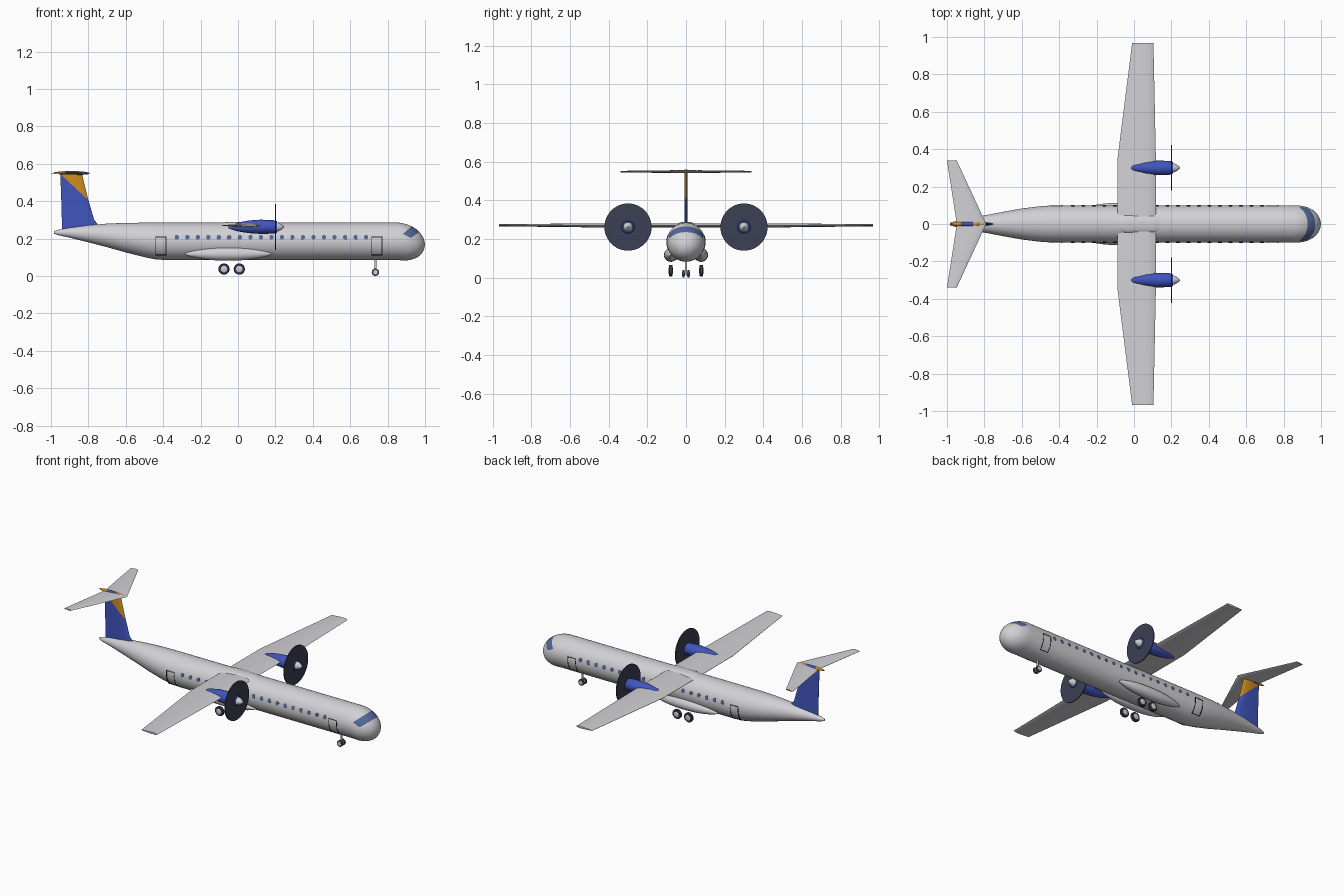
import bpy, bmesh, math
from mathutils import Vector

if "Cube" in bpy.data.objects:
    bpy.data.objects.remove(bpy.data.objects["Cube"], do_unlink=True)


def material(name, rgb):
    m = bpy.data.materials.new(name)
    m.use_nodes = True
    col = (*rgb, 1.0)
    m.diffuse_color = col
    m.node_tree.nodes["Principled BSDF"].inputs["Base Color"].default_value = col
    return m


WHITE = material("light grey paint", (0.64, 0.64, 0.67))
BLUE = material("blue paint", (0.052, 0.09, 0.52))
ORANGE = material("orange paint", (0.62, 0.27, 0.015))
GLASS = material("window blue", (0.085, 0.14, 0.32))
DARK = material("dark slate", (0.045, 0.05, 0.09))
BLACK = material("panel line", (0.02, 0.02, 0.025))


def finish(name, bm, mats, angle=35):
    bmesh.ops.recalc_face_normals(bm, faces=bm.faces[:])
    me = bpy.data.meshes.new(name)
    bm.to_mesh(me)
    bm.free()
    for m in mats:
        me.materials.append(m)
    ob = bpy.data.objects.new(name, me)
    bpy.context.scene.collection.objects.link(ob)
    bpy.ops.object.select_all(action='DESELECT')
    ob.select_set(True)
    bpy.context.view_layer.objects.active = ob
    bpy.ops.object.shade_smooth_by_angle(angle=math.radians(angle))
    return ob


def skin_rings(rings):
    """Closed body through a list of point rings."""
    bm = bmesh.new()
    vs = [[bm.verts.new(p) for p in r] for r in rings]
    n = len(vs[0])
    for a, b in zip(vs, vs[1:]):
        for i in range(n):
            j = (i + 1) % n
            bm.faces.new((a[i], a[j], b[j], b[i]))
    bm.faces.new(vs[0])
    bm.faces.new(vs[-1])
    return bm


def tube(stations, centre_y=0, seg=24):
    """Elliptic sections along x: (x, centre z, half width, half height)."""
    turn = [2 * math.pi * i / seg for i in range(seg)]
    return skin_rings([[(x, centre_y + ry * math.cos(t), zc + rz * math.sin(t))
                        for t in turn] for x, zc, ry, rz in stations])


def axle(centre, profile, seg=24):
    """Body turned round an axis along y: profile of (offset, radius)."""
    turn = [2 * math.pi * i / seg for i in range(seg)]
    cx, cy, cz = centre
    return skin_rings([[(cx + r * math.cos(t), cy + a, cz + r * math.sin(t))
                        for t in turn] for a, r in profile])


# Half thickness along the chord, from trailing to leading edge
FOIL = [(0, 0.08), (0.3, 0.6), (0.6, 1), (0.8, 0.95), (0.93, 0.6), (1, 0.0)]


def foil(te, le, half):
    top = [(te + u * (le - te), v * half) for u, v in FOIL]
    low = [(x, -v) for x, v in reversed(top[:-1])]
    return top + low


def cut(bm, faces, p, q):
    """Cut faces along the plane through p and q in the x-z side view."""
    d = Vector((q[0] - p[0], 0, q[1] - p[1]))
    geom = set(faces)
    for f in faces:
        geom.update(f.edges)
        geom.update(f.verts)
    bmesh.ops.bisect_plane(bm, geom=list(geom), plane_co=(p[0], 0, p[1]),
                           plane_no=(-d.z, 0, d.x), dist=1e-6)


def above(c, p, q):
    return (q[0] - p[0]) * (c.z - p[1]) - (q[1] - p[1]) * (c.x - p[0]) > 0


# Fuselage: tapered tail, straight cabin, rounded nose
body = [(-0.985, 0.2325, 0.006, 0.006), (-0.96, 0.2325, 0.014, 0.0145),
        (-0.90, 0.2315, 0.026, 0.0265), (-0.80, 0.226, 0.046, 0.046),
        (-0.70, 0.217, 0.065, 0.063), (-0.60, 0.205, 0.083, 0.079),
        (-0.50, 0.193, 0.095, 0.092), (-0.44, 0.187, 0.099, 0.098),
        (-0.38, 0.185, 0.1, 0.1), (0.2, 0.185, 0.1, 0.1), (0.8, 0.185, 0.1, 0.1)]
for k in range(16):
    t = math.sin(k / 15.5 * math.pi / 2)
    r = 0.1 * math.sqrt(1 - t ** 2.2)
    body.append((0.86 + 0.139 * t, 0.185 - 0.017 * t, r, r))
bm = tube(body, seg=48)
back_low, back_top = (0.882, 0.225), (0.93, 0.267)
front_low, front_top = (0.925, 0.203), (0.968, 0.235)
lines = [(back_low, back_top), (front_low, front_top), (back_low, front_low)]
for p, q in lines:
    cut(bm, [f for f in bm.faces if f.calc_center_median().x > 0.82], p, q)
for f in bm.faces:
    c = f.calc_center_median()
    # Windshield band
    if (c.x > 0.82 and not above(c, *lines[0]) and above(c, *lines[1])
            and above(c, *lines[2])):
        f.material_index = 1
    # Dark outlet at the tail tip
    if c.x < -0.975:
        f.material_index = 2
finish("fuselage", bm, [WHITE, GLASS, DARK])


def on_hull(x, s, side, r=0.1015):
    """Point on the cabin skin; s is the arc length above mid height."""
    a = s / 0.1
    return (x, side * r * math.cos(a), 0.185 + r * math.sin(a))


# Cabin windows
bm = bmesh.new()
for side in (-1, 1):
    for i in range(19):
        ring = []
        for k in range(12):
            t = 2 * math.pi * k / 12
            ring.append((-0.327 + 0.0562 * i + 0.0115 * math.cos(t),
                         0.0222 + 0.0135 * math.sin(t)))
        outer = [bm.verts.new(on_hull(x, s, side)) for x, s in ring]
        inner = [bm.verts.new(on_hull(x, s, side, 0.098)) for x, s in ring]
        bm.faces.new(outer)
        bm.faces.new(inner[::-1])
        for k in range(12):
            j = (k + 1) % 12
            bm.faces.new((outer[k], inner[k], inner[j], outer[j]))
finish("cabin_windows", bm, [GLASS])

# Door outlines
bm = bmesh.new()
W = 0.0045


def strip(x0, x1, s0, s1, side, steps):
    for k in range(steps):
        a = s0 + (s1 - s0) * k / steps
        b = s0 + (s1 - s0) * (k + 1) / steps
        top, low = ([bm.verts.new(on_hull(x, s, side, r)) for x, s in
                     ((x0, a), (x1, a), (x1, b), (x0, b))] for r in (0.1012, 0.097))
        bm.faces.new(top)
        bm.faces.new(low[::-1])
        for i in range(4):
            j = (i + 1) % 4
            bm.faces.new((top[i], low[i], low[j], top[j]))


for side in (-1, 1):
    for x0 in (-0.442, 0.713):
        x1, s0, s1 = x0 + 0.06, -0.083, 0.025
        strip(x0, x0 + W, s0, s1, side, 8)
        strip(x1 - W, x1, s0, s1, side, 8)
        strip(x0 + W, x1 - W, s0, s0 + W, side, 1)
        strip(x0 + W, x1 - W, s1 - W, s1, side, 1)
finish("door_outlines", bm, [BLACK])

# Main wing: (y, trailing x, leading x, z, half thickness)
span = [(-0.967, -0.01, 0.104, 0.272, 0.006), (-0.35, -0.088, 0.117, 0.27, 0.011),
        (0.35, -0.088, 0.117, 0.27, 0.011), (0.967, -0.01, 0.104, 0.272, 0.006)]
finish("main_wing", skin_rings([[(x, y, z + h) for x, h in foil(te, le, th)]
                                for y, te, le, z, th in span]), [WHITE])

# Fairing where the wing crosses the fuselage
hump = []
for k in range(17):
    t = -0.995 + 1.99 * k / 16
    f = (1 - t ** 4) ** 0.5
    hump.append((0.027 + 0.138 * t, 0.268, 0.05 * f, 0.022 * f))
finish("wing_root_fairing", tube(hump), [WHITE])

# Tailplane
span = [(-0.34, -1.0, -0.948, 0.004), (0, -0.947, -0.79, 0.008),
        (0.34, -1.0, -0.948, 0.004)]
finish("tailplane", skin_rings([[(x, y, 0.549 + h) for x, h in foil(te, le, th)]
                                for y, te, le, th in span]), [WHITE])

# Fin with a diagonal orange corner
rise = [(0.225, -0.94, -0.735), (0.28, -0.942, -0.752), (0.30, -0.942, -0.769),
        (0.407, -0.945, -0.80), (0.548, -0.95, -0.835)]
bm = skin_rings([[(x, h, z) for x, h in foil(te, le, 0.0085)] for z, te, le in rise])
p, q = (-0.95, 0.545), (-0.80, 0.405)
cut(bm, bm.faces[:], p, q)
for f in bm.faces:
    f.material_index = int(above(f.calc_center_median(), p, q))
finish("fin", bm, [BLUE, ORANGE])

# Slim cap over the fin, blue in the middle
bm = tube([(-0.985, 0.551, 0.003, 0.003), (-0.95, 0.551, 0.010, 0.008),
           (-0.925, 0.551, 0.012, 0.0095), (-0.86, 0.551, 0.012, 0.0095),
           (-0.83, 0.551, 0.010, 0.008), (-0.80, 0.551, 0.003, 0.003)], seg=16)
for f in bm.faces:
    f.material_index = int(-0.925 < f.calc_center_median().x < -0.86)
finish("fin_cap", bm, [ORANGE, BLUE])

# Paired parts: engines, gear fairings and main wheels
TYRE = [(-0.010, 0.019), (-0.010, 0.026), (-0.006, 0.03),
        (0.006, 0.03), (0.010, 0.026), (0.010, 0.019)]
for side, label in ((1, "left"), (-1, "right")):
    y = 0.3 * side
    finish(label + "_nacelle", tube(
        [(-0.05, 0.258, 0.004, 0.004), (0.0, 0.262, 0.02, 0.024),
         (0.06, 0.263, 0.033, 0.034), (0.12, 0.263, 0.039, 0.038),
         (0.17, 0.263, 0.038, 0.037), (0.2, 0.262, 0.036, 0.035),
         (0.209, 0.262, 0.030, 0.030)], y), [BLUE])
    finish(label + "_propeller_disc", tube(
        [(0.198, 0.262, 0.122, 0.122), (0.204, 0.262, 0.122, 0.122)], y, 48), [DARK])
    finish(label + "_spinner", tube(
        [(0.204, 0.262, 0.026, 0.026), (0.22, 0.262, 0.022, 0.022),
         (0.235, 0.262, 0.013, 0.013), (0.246, 0.262, 0.003, 0.003)], y), [WHITE])

    pod = []
    for k in range(21):
        t = -0.998 + 1.996 * k / 20
        f = (1 - abs(t) ** 2.2) ** 0.8
        pod.append((-0.052 + 0.238 * t, 0.118, 0.036 * f, 0.036 * f))
    finish(label + "_gear_fairing", tube(pod, 0.078 * side), [WHITE])

    for x, place in ((0.007, "front"), (-0.075, "rear")):
        c = (x, 0.079 * side, 0.037)
        finish(f"{label}_{place}_main_tyre", axle(c, TYRE), [DARK])
        finish(f"{label}_{place}_main_hub", axle(
            c, [(-0.012, 0.012), (-0.009, 0.0195), (0.009, 0.0195), (0.012, 0.012)]), [WHITE])

    # Nose wheels
    c = (0.735, 0.013 * side, 0.02)
    finish(label + "_nose_tyre", axle(
        c, [(-0.006, 0.016), (-0.004, 0.02), (0.004, 0.02), (0.006, 0.016)]), [DARK])
    finish(label + "_nose_hub", axle(c, [(-0.007, 0.012), (0.007, 0.012)]), [WHITE])

# Nose leg and axle
turn = [2 * math.pi * k / 12 for k in range(12)]
finish("nose_leg", skin_rings([[(0.735 + 0.006 * math.cos(t), 0.006 * math.sin(t), z)
                                for t in turn] for z in (0.018, 0.1)]), [WHITE])
finish("nose_axle", axle((0.735, 0, 0.02), [(-0.013, 0.004), (0.013, 0.004)], 12), [WHITE])
